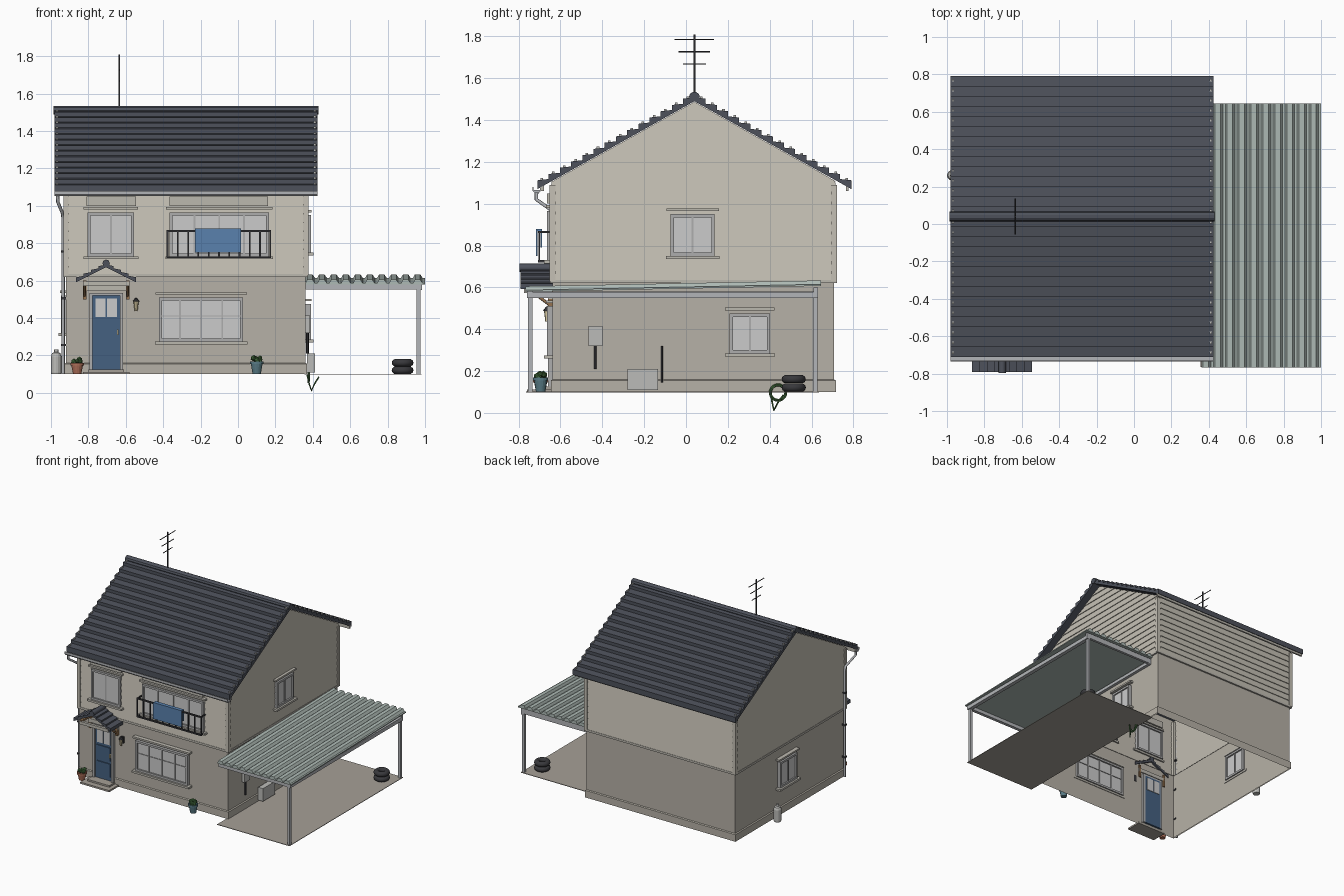
import bpy, math, random
from mathutils import Matrix, Vector

if "Cube" in bpy.data.objects:
    bpy.data.objects.remove(bpy.data.objects["Cube"])
random.seed(4)

C = dict(upper=(.56, .53, .46), lower=(.47, .44, .385), trim=(.5, .48, .43), frame=(.42, .42, .42),
         glass=(.62, .62, .63), roof=(.075, .083, .105), metal=(.45, .46, .48), sheet=(.42, .49, .46),
         dark=(.04, .04, .045), blue=(.06, .12, .22), cloth=(.1, .22, .42), wood=(.3, .17, .08),
         clay=(.42, .16, .1), teal=(.1, .2, .24), leaf=(.06, .16, .05), slab=(.38, .35, .31),
         lamp=(.75, .65, .4), cap=(.5, .5, .48))
MATS = {}


def paint(ob, color):
    if color not in MATS:
        MATS[color] = bpy.data.materials.new(color)
        MATS[color].diffuse_color = (*C[color], 1)
    ob.data.materials.append(MATS[color])
    return ob


def mesh(name, verts, faces, color, M=None):
    me = bpy.data.meshes.new(name)
    me.from_pydata([tuple(v) for v in verts], [], faces)
    if M:
        me.transform(M)
    ob = bpy.data.objects.new(name, me)
    bpy.context.collection.objects.link(ob)
    return paint(ob, color)


def boxes(name, color, *bs, M=None):
    """Each box is x0, x1, y0, y1, z0, z1."""
    vs, fs = [], []
    for b in bs:
        n = len(vs)
        vs += [(b[i], b[2 + j], b[4 + k]) for i in (0, 1) for j in (0, 1) for k in (0, 1)]
        fs += [[n + i for i in f] for f in ((0, 1, 3, 2), (4, 6, 7, 5), (0, 4, 5, 1),
                                            (2, 3, 7, 6), (0, 2, 6, 4), (1, 5, 7, 3))]
    return mesh(name, vs, fs, color, M)


def prism(name, pts, a, b, color, axis='x'):
    """Extrude a closed profile along x (points are y,z) or y (points are x,z)."""
    n = len(pts)
    vs = [(t, p, z) if axis == 'x' else (p, t, z) for t in (a, b) for p, z in pts]
    fs = [[i, (i + 1) % n, n + (i + 1) % n, n + i] for i in range(n)]
    return mesh(name, vs, fs + [list(range(n))[::-1], list(range(n, 2 * n))], color)


def tube(name, pts, r, color, cyclic=False):
    cu = bpy.data.curves.new(name, 'CURVE')
    cu.dimensions, cu.bevel_depth, cu.bevel_resolution, cu.use_fill_caps = '3D', r, 2, True
    sp = cu.splines.new('POLY')
    sp.points.add(len(pts) - 1)
    for p, c in zip(sp.points, pts):
        p.co = (*c, 1)
    sp.use_cyclic_u = cyclic
    ob = bpy.data.objects.new(name, cu)
    bpy.context.collection.objects.link(ob)
    return paint(ob, color)


def lathe(name, prof, loc, color, n=16):
    vs = [(loc[0] + r * math.cos(2 * math.pi * i / n), loc[1] + r * math.sin(2 * math.pi * i / n), loc[2] + z)
          for r, z in prof for i in range(n)]
    fs = [[j * n + i, j * n + (i + 1) % n, (j + 1) * n + (i + 1) % n, (j + 1) * n + i]
          for j in range(len(prof) - 1) for i in range(n)]
    top = (len(prof) - 1) * n
    return mesh(name, vs, fs + [list(range(n))[::-1], list(range(top, top + n))], color)


# House shell: plain lower walls, lapped siding above, open underneath
X0, X1, Y0, Y1, YR, S = -.92, .362, -.638, .708, .04, .56
def ring(z, o):
    a, b = X0 - o, X1 + o
    d = max((1.487 - z) / S, .002)
    c, e = max(Y0 - o, YR - d), min(Y1 + o, YR + d)
    return [(a, c, z), (b, c, z), (b, e, z), (a, e, z)]

def shell(name, rings, color):
    vs, fs = sum(rings, []), []
    for j in range(len(rings) - 1):
        for i in range(4):
            if i % 2 or rings[j][0][2] < 1.1:      # only gable ends above the eaves
                k = (i + 1) % 4
                fs.append([4 * j + i, 4 * j + k, 4 * j + 4 + k, 4 * j + 4 + i])
    mesh(name, vs, fs, color)

shell("lower_walls", [ring(.1, 0), ring(.63, 0)], 'lower')
shell("plinth", [ring(.1, .008), ring(.155, .008), ring(.16, 0)], 'lower')
rows, rs, h = 18, [ring(.63, 0)], (1.485 - .63) / 18
for k in range(rows):
    rs += [ring(.63 + k * h, .011), ring(.63 + (k + 1) * h, .005)]
shell("upper_siding", rs, 'upper')
shell("belt_board", [ring(.62, 0), ring(.62, .013), ring(.636, .013), ring(.636, .005)], 'trim')
boxes("corner_boards", 'upper', *[(x - .014, x + .014, y - .014, y + .014, .63, 1.09)
                                  for x in (X0, X1) for y in (Y0, Y1)])

# Main roof: stepped courses on both slopes
RX0, RX1, N, D = -.982, .425, 14, .75
for s, nm in ((-1, "front"), (1, "back")):
    prof = [(YR, 1.49), (YR + s * D, 1.49 - S * D)]
    for k in range(N):
        a, b = D * (N - k) / N, D * (N - k - 1) / N
        prof += [(YR + s * a, 1.49 - S * a + .042), (YR + s * b, 1.49 - S * b + .018)]
    prism(nm + "_roof_courses", prof, RX0, RX1, 'roof')
    boxes(nm + "_verge_clips", 'cap', *[
        (x - .006, x + .006, YR + s * d - .006, YR + s * d + .006, 1.51 - S * d, 1.531 - S * d)
        for x in (RX0 + .014, RX1 - .014) for d in [D * (k + .6) / N for k in range(N)]])
prism("ridge_cap", [(YR + .026 * math.cos(t * math.pi / 5), 1.511 + .024 * math.sin(t * math.pi / 5))
                    for t in range(10)], RX0 - .005, RX1 + .005, 'roof')
boxes("eave_boards", 'trim', (RX0, RX1, -.695, -.68, 1.06, 1.1), (RX0, RX1, .765, .778, 1.06, 1.085))

# Gutter and downpipe
prism("gutter", [(-.734, 1.08), (-.734, 1.062), (-.725, 1.052), (-.703, 1.052), (-.694, 1.062),
                 (-.694, 1.08), (-.699, 1.08), (-.699, 1.065), (-.729, 1.065), (-.729, 1.08)],
      RX0, RX1, 'metal')
tube("downpipe", [(-.965, -.715, 1.06), (-.963, -.715, 1.02), (-.938, -.63, .96), (-.935, -.62, .93),
                  (-.935, -.62, .1)], .009, 'metal')
boxes("pipe_clips", 'dark', *[(-.947, -.915, -.632, -.608, z, z + .012) for z in (.25, .5, .75)])

# Antenna
tube("antenna_mast", [(-.635, YR, 1.51), (-.635, YR, 1.81)], .005, 'dark')
for z, w in ((1.785, .095), (1.727, .075), (1.668, .055)):
    tube("antenna_bar", [(-.635, YR - w, z), (-.635, YR + w, z)], .003, 'dark')

# Windows: local x runs along the wall, local -y points outward
def window(name, M, w, z0, z1, cols, rws=1):
    a, f = w / 2, .016
    boxes(name + "_frame", 'frame', (-a, -a + f, -.022, .02, z0, z1), (a - f, a, -.022, .02, z0, z1),
          (-a, a, -.022, .02, z0, z0 + f), (-a, a, -.022, .02, z1 - f, z1),
          *[(-a + w * i / cols - .005, -a + w * i / cols + .005, -.017, .015, z0, z1) for i in range(1, cols)],
          *[(-a, a, -.015, .013, z0 + (z1 - z0) * .58 - .003, z0 + (z1 - z0) * .58 + .003)] * (rws - 1), M=M)
    boxes(name + "_glass", 'glass', (-a + .01, a - .01, -.011, .008, z0 + .01, z1 - .01), M=M)
    boxes(name + "_sill", 'trim', (-a - .022, a + .022, -.036, .01, z0 - .015, z0), M=M)
    boxes(name + "_lintel", 'trim', (-a - .02, a + .02, -.026, .01, z1 + .015, z1 + .028), M=M)

def wall(side, u):
    if side == 'front':
        return Matrix.Translation((u, Y0 - .005, 0))
    x, r = (X1 + .005, 90) if side == 'right' else (X0 - .005, -90)
    return Matrix.Translation((x, u, 0)) @ Matrix.Rotation(math.radians(r), 4, 'Z')

window("upper_left_window", wall('front', -.68), .25, .73, .965, 2)
window("balcony_window", wall('front', -.1), .53, .73, .965, 4)
window("living_window", wall('front', -.197), .45, .275, .51, 4, 2)
window("upper_side_window", wall('right', .032), .21, .75, .95, 2)
window("lower_side_window", wall('right', .305), .195, .285, .475, 2)
window("left_side_window", wall('left', .08), .21, .32, .52, 2)
boxes("shutter_boxes", 'trim', (-.81, -.545, -.665, -.63, 1.0, 1.05), (-.365, .16, -.665, -.63, 1.0, 1.05))

# Balcony railing with a blanket over it
RY = -.702
boxes("balcony_rail", 'dark', (-.38, .175, RY - .006, RY + .006, .86, .87),
      (-.38, .175, RY - .006, RY + .006, .72, .73),
      *[(x - .004, x + .004, RY, -.64, z, z + .01) for x in (-.376, .171) for z in (.72, .86)],
      *[(-.378 + i * .0549 - .003, -.372 + i * .0549, RY - .003, RY + .003, .72, .87) for i in range(11)])
boxes("blanket", 'cloth', (-.23, .015, RY - .015, RY - .007, .75, .878), (-.23, .015, RY + .007, RY + .014, .79, .878),
      (-.23, .015, RY - .015, RY + .014, .87, .878))

# Front door, steps and porch
boxes("door_frame", 'frame', (-.795, -.778, -.66, -.62, .12, .535), (-.632, -.615, -.66, -.62, .12, .535),
      (-.795, -.615, -.66, -.62, .52, .535))
boxes("door", 'blue', (-.778, -.632, -.648, -.62, .12, .52))
boxes("door_panels", 'blue', *[(-.762, -.648, -.655, -.64, a, b) for a, b in ((.155, .26), (.28, .385))])
boxes("door_glass", 'glass', (-.762, -.709, -.652, -.615, .405, .505), (-.701, -.648, -.652, -.615, .405, .505))
boxes("door_knob", 'lamp', (-.647, -.638, -.665, -.645, .31, .34))
boxes("door_steps", 'slab', (-.83, -.58, -.76, -.635, .1, .113), (-.8, -.61, -.715, -.635, .113, .126))
XP = -.705
for s in (-1, 1):
    prof = [(XP, .672), (XP + s * .16, .592)]
    for k in range(4):
        a, b = .16 * (4 - k) / 4, .16 * (3 - k) / 4
        prof += [(XP + s * a, .672 - .5 * a + .026), (XP + s * b, .672 - .5 * b + .014)]
    prism("porch_roof", prof, -.792, -.63, 'roof', 'y')
    x = XP + s * .115
    boxes("porch_bracket", 'wood', (x - .009, x + .009, -.66, -.63, .5, .6), (x - .009, x + .009, -.77, -.63, .585, .6))
    tube("porch_strut", [(x, -.65, .515), (x, -.75, .59)], .007, 'wood')
tube("porch_ridge", [(XP, -.797, .693), (XP, -.63, .693)], .02, 'roof')
boxes("porch_beam", 'trim', (XP - .125, XP + .125, -.775, -.755, .572, .595), (XP - .125, XP + .125, -.66, -.63, .545, .575))

# Wall lantern
boxes("lantern_bracket", 'dark', (-.556, -.534, -.65, -.635, .45, .5), (-.549, -.541, -.665, -.64, .495, .503))
lathe("lantern_glass", [(.008, .438), (.014, .49)], (-.545, -.665, 0), 'lamp', 8)
lathe("lantern_cap", [(.019, .488), (.004, .508)], (-.545, -.665, 0), 'dark', 8)

# Carport: ribbed sheet, beams, posts, slab
P, n = .64 / 10, 10
top = [(.36 + i * P + u * P, z) for i in range(n) for u, z in ((0, .012), (.15, .03), (.6, .03), (.8, .012))]
prof = top + [(1.0, .012), (1.0, .004), (.36, .004)]
sheet = prism("carport_roof", prof, -.768, .645, 'sheet', 'y')
for v in sheet.data.vertices:
    v.co.z += .575 + .028 * (v.co.y + .768) / 1.413
boxes("carport_beams", 'metal', (.955, .985, -.76, .63, .55, .579), (.362, .985, -.76, -.735, .552, .58),
      (.362, .985, .61, .63, .56, .6), (.362, .385, -.76, .63, .555, .58))
boxes("carport_posts", 'metal', *[(.955, .975, y - .01, y + .01, .1, .56) for y in (-.745, .618)])
boxes("carport_slab", 'slab', (.355, .98, -.765, .635, .098, .102))

# Tyres, wall units and hose on the right side
for z in (.121, .161):
    bpy.ops.mesh.primitive_torus_add(location=(.88, .515, z), major_radius=.038, minor_radius=.02,
                                     major_segments=24, minor_segments=10)
    t = bpy.context.object
    t.name = "tyre"
    paint(t, 'dark')
    bpy.ops.object.shade_smooth()
boxes("meter_box", 'cap', (.36, .385, -.467, -.4, .32, .415))
tube("meter_pipe", [(.37, -.435, .32), (.37, -.435, .21)], .006, 'dark')
boxes("outdoor_unit", 'cap', (.37, .412, -.28, -.135, .11, .21))
tube("tap_pipe", [(.375, -.115, .145), (.375, -.115, .32)], .005, 'dark')
for r in (.034, .04):
    tube("hose_coil", [(.375 + (.04 - r), .44 + r * math.cos(i * math.pi / 10), .097 + r * math.sin(i * math.pi / 10))
                       for i in range(20)], .004, 'leaf', True)
tube("hose_tail", [(.37, .405, .095), (.38, .412, .05), (.393, .42, .012), (.41, .44, .05), (.432, .465, .085)], .004, 'leaf')

# Gas bottle on the left side
gas = lathe("gas_bottle", [(.026, .1), (.028, .11), (.028, .195), (.022, .212), (.011, .218), (.011, .232)],
            (-.972, .26, 0), 'cap')

# Potted plants by the front wall
for x, col, hgt in ((-.86, 'clay', .06), (.1, 'teal', .068)):
    lathe("plant_pot", [(.022, 0), (.031, hgt - .014), (.036, hgt - .014), (.036, hgt), (.03, hgt), (.029, hgt - .01)],
          (x, -.695, .1), col)
    for i in range(7):
        a = i * 2.4
        bpy.ops.mesh.primitive_ico_sphere_add(subdivisions=1, radius=random.uniform(.012, .018), location=(
            x + .018 * math.cos(a), -.695 + .018 * math.sin(a), .1 + hgt + random.uniform(.004, .02)))
        bpy.context.object.name = "plant_leaves"
        paint(bpy.context.object, 'leaf')

for m in bpy.data.materials:
    if m.users and not m.is_grease_pencil:
        m.use_nodes = True
        m.node_tree.nodes["Principled BSDF"].inputs["Base Color"].default_value = m.diffuse_color
